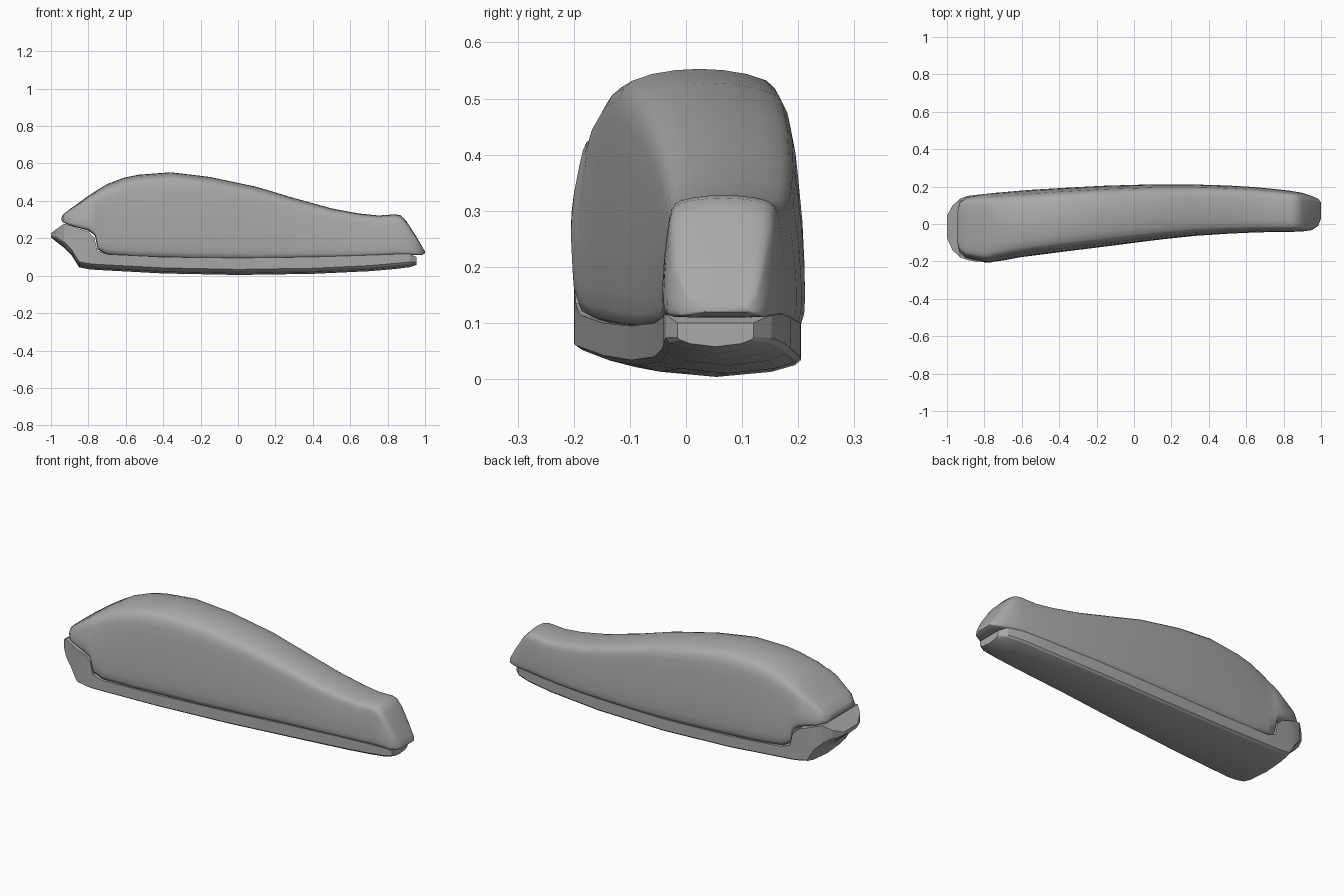
import bpy, bmesh, math

cube = bpy.data.objects.get("Cube")
if cube:
    bpy.data.objects.remove(cube, do_unlink=True)

grey = bpy.data.materials.new("plain grey")
grey.use_nodes = True
colour = (0.40, 0.40, 0.40, 1)
grey.diffuse_color = colour
grey.node_tree.nodes["Principled BSDF"].inputs["Base Color"].default_value = colour


def loft(name, stations, section, angle):
    """Skin closed sections along x and cap both ends."""
    bm = bmesh.new()
    rings = [[bm.verts.new((st[0], y, z)) for y, z in section(*st[1:])]
             for st in stations]
    n = len(rings[0])
    for a, b in zip(rings, rings[1:]):
        for i in range(n):
            j = (i + 1) % n
            bm.faces.new((a[i], a[j], b[j], b[i]))
    bm.faces.new(rings[0])
    bm.faces.new(rings[-1])
    bmesh.ops.recalc_face_normals(bm, faces=bm.faces)
    mesh = bpy.data.meshes.new(name)
    bm.to_mesh(mesh)
    bm.free()
    mesh.materials.append(grey)
    obj = bpy.data.objects.new(name, mesh)
    bpy.context.collection.objects.link(obj)
    bpy.ops.object.select_all(action="DESELECT")
    obj.select_set(True)
    bpy.context.view_layer.objects.active = obj
    bpy.ops.object.shade_smooth_by_angle(angle=math.radians(angle))
    return obj


def mirrored(half):
    """Complete a half outline that runs from bottom centre to top centre."""
    return half + [(-u, v) for u, v in half[-2:0:-1]]


# Tapered cross-section with a softly crowned top
shell_half = [(0, 0), (.5, 0), (.86, .01), (.95, .03), (.99, .08), (1, .16), (.995, .3),
              (.97, .5), (.92, .7), (.885, .82), (.85, .88), (.79, .925),
              (.7, .955), (.5, .98), (.25, .995), (0, 1)]


def shell_section(y0, y1, z0, z1):
    mid, half = (y0 + y1) / 2, (y1 - y0) / 2
    return [(mid + u * half, z0 + v * (z1 - z0)) for u, v in mirrored(shell_half)]


# Flat-topped cross-section with a shallow keel below
def base_section(y0, y1, z0, z1):
    mid, half = (y0 + y1) / 2, (y1 - y0) / 2
    edge = min(.03, (z1 - z0) * .4)
    outline = mirrored([(0, z0), (.65, z0 + edge * .3), (.93, z0 + edge * .7),
                        (1, z0 + edge), (1, z1), (0, z1)])
    return [(mid + u * half, z) for u, z in outline]


# x, near side, far side, bottom, top
shell = [
    (-.945, -.09, .06, .295, .31), (-.935, -.145, .11, .285, .328),
    (-.9, -.18, .14, .27, .355), (-.8, -.205, .16, .24, .427),
    (-.765, -.205, .164, .215, .45), (-.75, -.202, .166, .14, .46),
    (-.7, -.195, .17, .11, .49), (-.61, -.178, .178, .1, .524),
    (-.53, -.168, .184, .095, .54), (-.36, -.146, .194, .09, .553),
    (-.15, -.12, .205, .085, .528), (.1, -.088, .212, .085, .475),
    (.3, -.065, .212, .09, .415), (.5, -.052, .206, .095, .36),
    (.65, -.045, .197, .1, .332), (.75, -.043, .187, .105, .322),
    (.84, -.042, .177, .11, .328), (.87, -.041, .172, .11, .323),
    (.9, -.04, .166, .11, .292), (.95, -.033, .15, .11, .215),
    (.985, -.01, .135, .112, .155), (1, .03, .115, .12, .13),
]
base = [
    (-1, -.075, .045, .205, .228), (-.97, -.14, .1, .18, .25),
    (-.93, -.178, .135, .15, .278), (-.89, -.193, .15, .11, .268),
    (-.85, -.2, .155, .045, .252), (-.8, -.2, .16, .035, .235),
    (-.768, -.199, .163, .032, .205), (-.752, -.197, .165, .031, .135),
    (-.7, -.19, .168, .028, .115), (-.4, -.147, .188, .012, .1),
    (0, -.097, .205, .004, .095), (.4, -.056, .204, .01, .1),
    (.7, -.042, .187, .024, .11), (.84, -.04, .173, .036, .115),
    (.92, -.036, .152, .046, .115), (.955, -.015, .12, .058, .1),
]

loft("upper_shell", shell, shell_section, 50)
loft("base_plate", base, base_section, 20)
